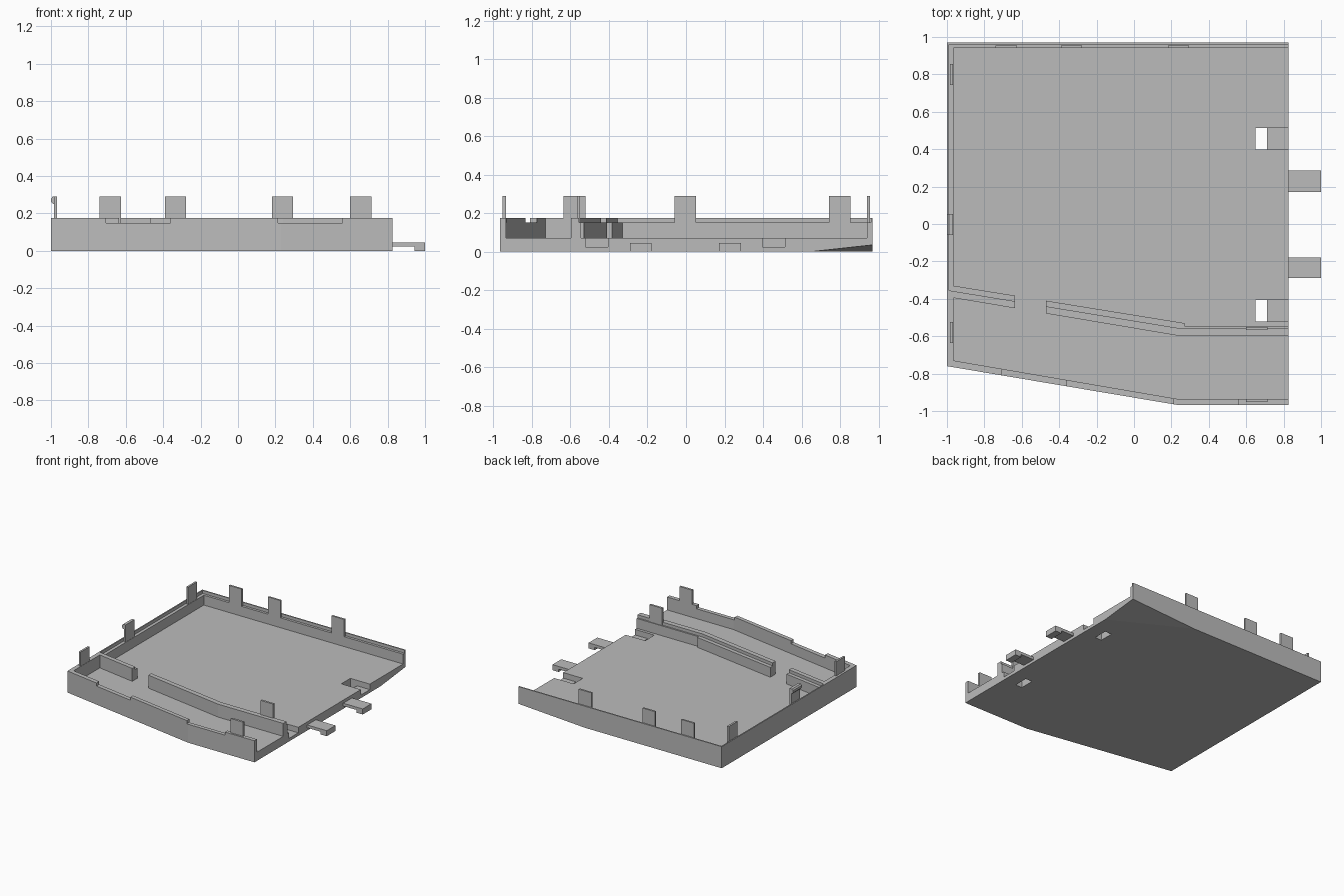
import bpy, bmesh
from mathutils import Vector

if "Cube" in bpy.data.objects:
    bpy.data.objects.remove(bpy.data.objects["Cube"])

grey = bpy.data.materials.new("plain grey")
grey.diffuse_color = (0.5, 0.5, 0.5, 1)
grey.use_nodes = True
grey.node_tree.nodes["Principled BSDF"].inputs["Base Color"].default_value = grey.diffuse_color


def prism(name, pts, lo, hi, axis="z"):
    """Extrude a 2D outline: (x, y) along z, or (x, z) along y."""
    place = (lambda p, h: (p[0], p[1], h)) if axis == "z" else (lambda p, h: (p[0], h, p[1]))
    bm = bmesh.new()
    face = bm.faces.new([bm.verts.new(place(p, lo)) for p in pts])
    ext = bmesh.ops.extrude_face_region(bm, geom=[face])["geom"]
    offset = Vector(place((0, 0), hi - lo))
    bmesh.ops.translate(bm, vec=offset, verts=[v for v in ext if isinstance(v, bmesh.types.BMVert)])
    bmesh.ops.recalc_face_normals(bm, faces=bm.faces)
    mesh = bpy.data.meshes.new(name)
    bm.to_mesh(mesh)
    bm.free()
    mesh.materials.append(grey)
    ob = bpy.data.objects.new(name, mesh)
    bpy.context.collection.objects.link(ob)
    return ob


def box(name, x0, x1, y0, y1, z0, z1):
    return prism(name, [(x0, y0), (x1, y0), (x1, y1), (x0, y1)], z0, z1)


def carve(target, cutter):
    mod = target.modifiers.new("carve", "BOOLEAN")
    mod.operation, mod.solver, mod.object = "DIFFERENCE", "EXACT", cutter
    bpy.context.view_layer.objects.active = target
    bpy.ops.object.modifier_apply(modifier=mod.name)
    bpy.data.objects.remove(cutter)


R, OPEN = 0.825, 0.9      # right edge, and how far cutters run past it
FLOOR, LEDGE, RIM, TAB = 0.07, 0.15, 0.175, 0.29

# Tray block with the bent front side
tray = prism("tray", [(-1, -0.76), (0.23, -0.967), (R, -0.967), (R, 0.97), (-1, 0.97)], 0, RIM)

# Sloped facet under the rear right corner
a, b, c = Vector((0.23, 0.97, 0)), Vector((R, 0.65, 0)), Vector((R, 0.97, 0.035))
normal = (b - a).cross(c - a)
if normal.z > 0:
    normal.negate()
bm = bmesh.new()
bm.from_mesh(tray.data)
cut = bmesh.ops.bisect_plane(bm, geom=bm.verts[:] + bm.edges[:] + bm.faces[:], dist=1e-5,
                             plane_co=a, plane_no=normal, clear_outer=True)
bmesh.ops.holes_fill(bm, edges=[e for e in bm.edges if e.is_boundary])
bmesh.ops.recalc_face_normals(bm, faces=bm.faces)
bm.to_mesh(tray.data)
bm.free()

# Main bay, its rim step, and the front bay; the divider stays between them
carve(tray, prism("main_bay", [(-0.965, 0.94), (-0.965, -0.33), (0.27, -0.53), (0.27, -0.545),
                               (OPEN, -0.545), (OPEN, 0.94)], FLOOR, 0.3))
carve(tray, prism("rim_step", [(-0.99, 0.96), (-0.99, -0.355), (0.24, -0.557),
                               (OPEN, -0.557), (OPEN, 0.96)], LEDGE, 0.3))
carve(tray, prism("front_bay", [(-0.965, -0.395), (-0.965, -0.73), (0.23, -0.935),
                                (OPEN, -0.935), (OPEN, -0.598), (0.24, -0.598)], FLOOR, 0.3))
# Gap in the divider
carve(tray, box("divider_gap", -0.635, -0.47, -0.52, -0.34, FLOOR, 0.3))
# Shallow notches in the front wall
for x0, x1 in ((-0.705, -0.36), (0.215, 0.56)):
    carve(tray, box("wall_notch", x0, x1, -1.1, -0.7, LEDGE, 0.3))
# Clip sockets: a pocket from the right edge with a hole through the floor
for y0, y1 in ((-0.522, -0.405), (0.397, 0.513)):
    carve(tray, box("socket_pocket", 0.65, OPEN, y0, y1, 0.025, 0.1))
    carve(tray, box("socket_hole", 0.65, 0.71, y0, y1, -0.1, 0.05))

# Hooked clips on the right edge
for y0, y1 in ((-0.29, -0.178), (0.172, 0.285)):
    prism("hooked_clip", [(R, 0.022), (0.945, 0.022), (0.945, 0), (1, 0), (1, 0.045), (R, 0.045)],
          y0, y1, "y")

# Upright tabs along the rear wall
for x0, x1 in ((-0.74, -0.625), (-0.39, -0.278), (0.182, 0.295)):
    box("rear_tab", x0, x1, 0.94, 0.955, LEDGE, TAB)
# Upright tabs on the front wall and the divider
box("front_tab", 0.6, 0.713, -0.952, -0.935, RIM, TAB)
box("divider_tab", 0.6, 0.713, -0.567, -0.55, LEDGE, TAB)
# Upright tabs along the left wall, the middle one with a snap bump
box("left_front_tab", -0.983, -0.967, -0.637, -0.523, RIM, TAB)
box("left_rear_tab", -0.983, -0.967, 0.742, 0.855, LEDGE, TAB)
prism("left_snap_tab", [(-0.967, LEDGE), (-0.967, TAB), (-0.99, TAB), (-0.999, 0.28), (-0.999, 0.262),
                        (-0.99, 0.252), (-0.983, 0.25), (-0.983, LEDGE)], -0.06, 0.053, "y")
